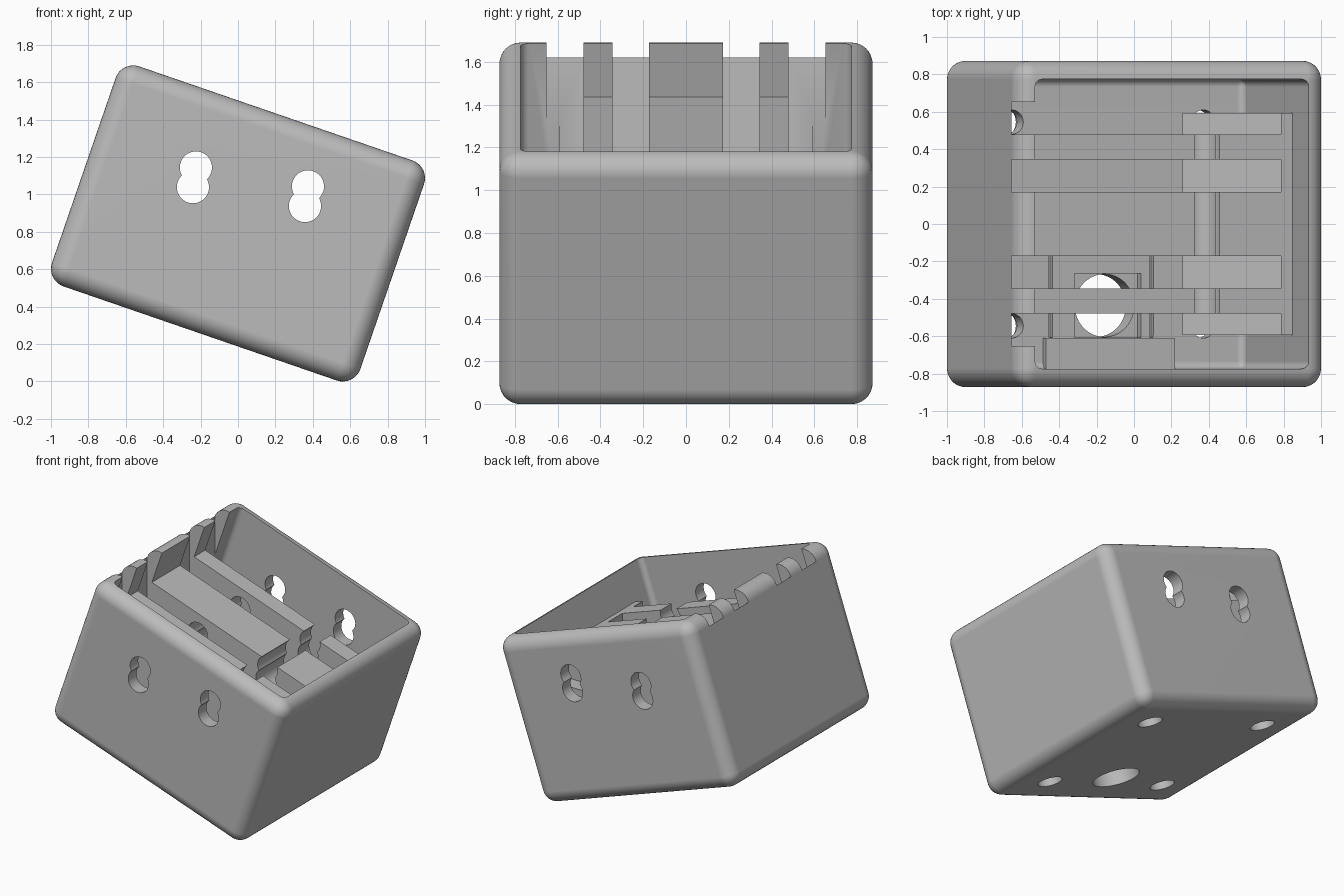
import bpy, bmesh, math
from mathutils import Matrix, Vector

cube = bpy.data.objects.get("Cube")
if cube:
    bpy.data.objects.remove(cube, do_unlink=True)

# Tilted frame of the box: local z runs up from its underside
SIDE, HEIGHT, FLOOR, TOP = 1.744, 1.244, 0.187, 0.98
HALF, INNER = SIDE / 2, 0.774
TILT = (Matrix.Translation((0, 0, 0.845)) @ Matrix.Rotation(math.radians(19), 4, 'Y')
        @ Matrix.Translation((0, 0, -HEIGHT / 2)))
FLAT = Matrix.Identity(4)


def finish(bm, name, frame):
    bm.transform(frame)
    bmesh.ops.recalc_face_normals(bm, faces=bm.faces)
    mesh = bpy.data.meshes.new(name)
    bm.to_mesh(mesh)
    bm.free()
    obj = bpy.data.objects.new(name, mesh)
    bpy.context.collection.objects.link(obj)
    return obj


def box(name, x, y, z, radius=0, steps=8, frame=TILT):
    bm = bmesh.new()
    bmesh.ops.create_cube(bm, size=1)
    for v in bm.verts:
        v.co = Vector([r[0] if c < 0 else r[1] for c, r in zip(v.co, (x, y, z))])
    if radius:
        bmesh.ops.bevel(bm, geom=bm.edges[:], offset=radius, segments=steps,
                        profile=0.5, affect='EDGES')
    return finish(bm, name, frame)


def rod(name, centre, radius, depth, frame=TILT, along_y=False, sides=48):
    bm = bmesh.new()
    turn = Matrix.Rotation(math.pi / 2, 4, 'X') if along_y else FLAT
    bmesh.ops.create_cone(bm, cap_ends=True, segments=sides, radius1=radius, radius2=radius,
                          depth=depth, matrix=Matrix.Translation(centre) @ turn)
    return finish(bm, name, frame)


def prism(name, outline, y0, y1):
    bm = bmesh.new()
    face = bm.faces.new([bm.verts.new((x, y0, z)) for x, z in outline])
    out = bmesh.ops.extrude_face_region(bm, geom=[face])
    for v in out["geom"]:
        if isinstance(v, bmesh.types.BMVert):
            v.co.y = y1
    return finish(bm, name, FLAT)


def combine(target, tool, operation='DIFFERENCE'):
    tool.hide_render = True
    mod = target.modifiers.new("combine", 'BOOLEAN')
    mod.operation, mod.solver, mod.object = operation, 'EXACT', tool
    bpy.context.view_layer.objects.active = target
    bpy.ops.object.modifier_apply(modifier=mod.name)
    bpy.data.objects.remove(tool, do_unlink=True)


# Rounded case, hollowed from above
case = box("case", (-HALF, HALF), (-HALF, HALF), (0, HEIGHT), 0.0995)
combine(case, box("hollow", (-INNER, INNER), (-INNER, INNER), (FLOOR, 1.6), 0.04, 4))

# Inner block that the channels are cut from
combine(case, box("inner_block", (-0.8, 0.8), (-0.593, 0.593), (0.15, TOP)), 'UNION')


def floor_z(x):
    # World height of the sloping channel floor
    t = math.radians(19)
    return 0.845 - x * math.tan(t) + (FLOOR + 0.003 - HEIGHT / 2) / math.cos(t)


# Four upright channels with a level shelf, also notching the high wall
left, step, right, shelf = -0.655, 0.26, 0.785, 0.8
outline = [(left, 2), (left, floor_z(left)), (step, floor_z(step)),
           (step, shelf), (right, shelf), (right, 2)]
for near, far in ((0.172, 0.344), (0.479, 0.652)):
    for side in (-1, 1):
        combine(case, prism("channel", outline, side * near, side * far))

# Low plate against the front wall
combine(case, box("cable_plate", (-0.365, 0.365), (-0.8, -0.61), (0.15, 0.235)), 'UNION')

# Double round holes straight through from front to back
for x, z in ((-0.225, 1.144), (0.374, 1.043)):
    for dx, dz in ((0, 0), (-0.016, -0.105)):
        combine(case, rod("side_hole", (x + dx, 0, z + dz), 0.086, 2.2, FLAT, True))

# Screw holes with wider recesses underneath
for x in (-0.542, 0.542):
    for y in (-0.545, 0.545):
        combine(case, rod("screw_hole", (x, y, 0.05), 0.065, 0.3, sides=32))
        combine(case, rod("screw_recess", (x, y, 0), 0.088, 0.168, sides=32))

# Cable hole, its square pocket and two thin grooves
combine(case, rod("cable_hole", (0, -0.436, 0.05), 0.168, 0.3))
combine(case, box("pocket", (-0.188, 0.188), (-0.608, -0.265), (0.137, 0.205)))
for x in (-0.322, 0.248):
    combine(case, box("groove", (x - 0.01, x + 0.01), (-0.607, -0.165), (0.15, 0.203)))

# Single grey finish
grey = bpy.data.materials.new("plain_grey")
grey.use_nodes = True
colour = (0.5, 0.5, 0.5, 1)
grey.diffuse_color = colour
grey.node_tree.nodes["Principled BSDF"].inputs["Base Color"].default_value = colour
case.data.materials.clear()
case.data.materials.append(grey)
for poly in case.data.polygons:
    poly.material_index = 0

bpy.ops.object.select_all(action='DESELECT')
case.select_set(True)
bpy.context.view_layer.objects.active = case
bpy.ops.object.shade_smooth_by_angle(angle=math.radians(30))
weighted = case.modifiers.new("weighted_normals", 'WEIGHTED_NORMAL')
weighted.keep_sharp = True
